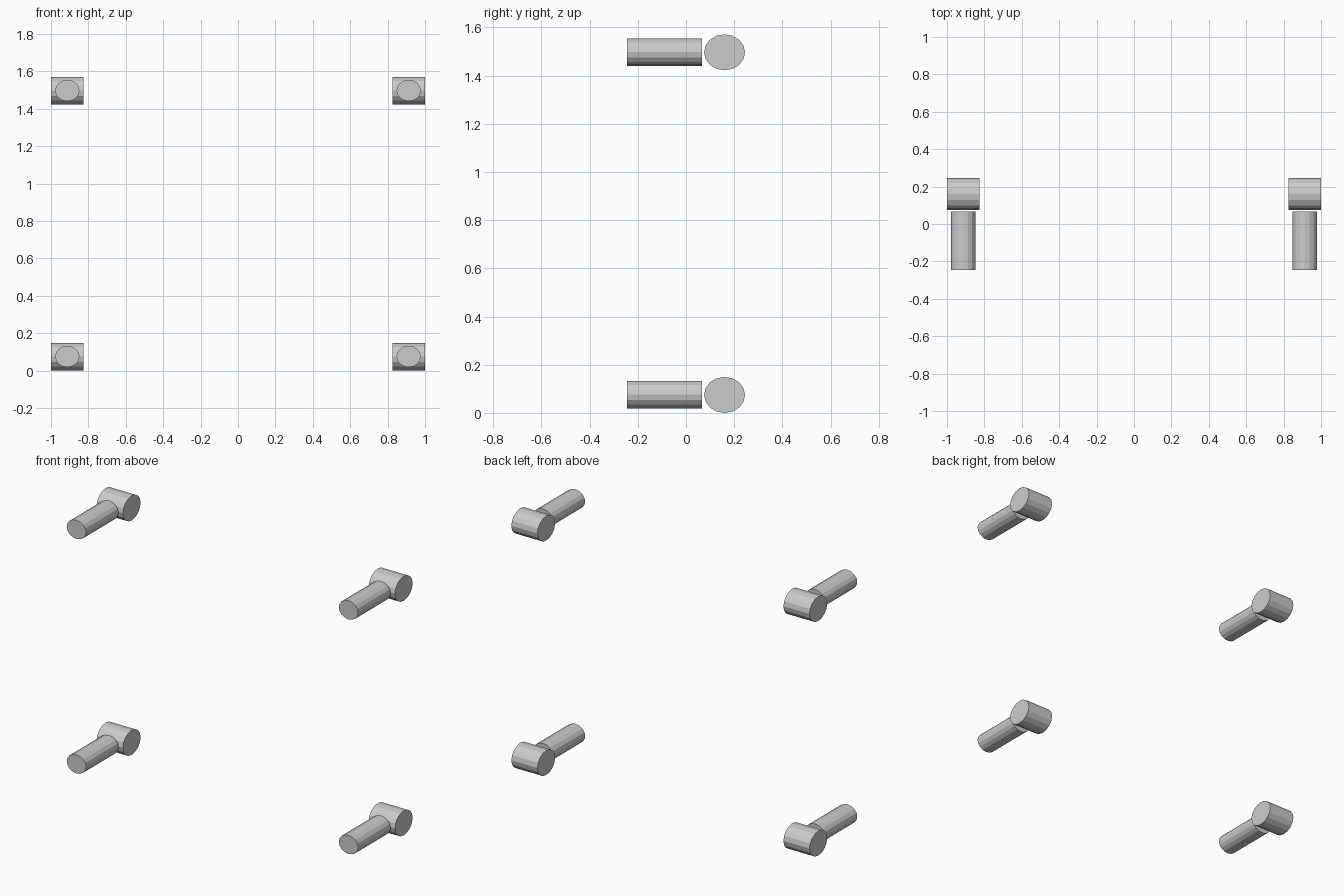
import bpy
from math import pi

if "Cube" in bpy.data.objects:
    bpy.data.objects.remove(bpy.data.objects["Cube"])

SIDES = 16


def cylinder(name, loc, rot, size):
    """Flat-shaded cylinder; size = (cross-section width, cross-section height, length)."""
    bpy.ops.mesh.primitive_cylinder_add(vertices=SIDES, radius=0.5, depth=1,
                                        location=loc, rotation=rot)
    ob = bpy.context.object
    ob.name = name
    ob.scale = size
    bpy.ops.object.transform_apply(location=False, rotation=True, scale=True)
    return ob


for side, x in (("left", -0.9125), ("right", 0.9125)):
    for level, z in (("lower", 0.0745), ("upper", 1.4965)):
        # Crosswise barrel at the back, slightly flattened in z
        cylinder(f"{level}_{side}_barrel", (x, 0.16, z), (0, pi / 2, 0),
                 (0.149, 0.17, 0.175))
        # Rod pointing forward, ending just short of the barrel
        cylinder(f"{level}_{side}_rod", (x, -0.0895, z + 0.001), (pi / 2, 0, 0),
                 (0.13, 0.114, 0.311))
